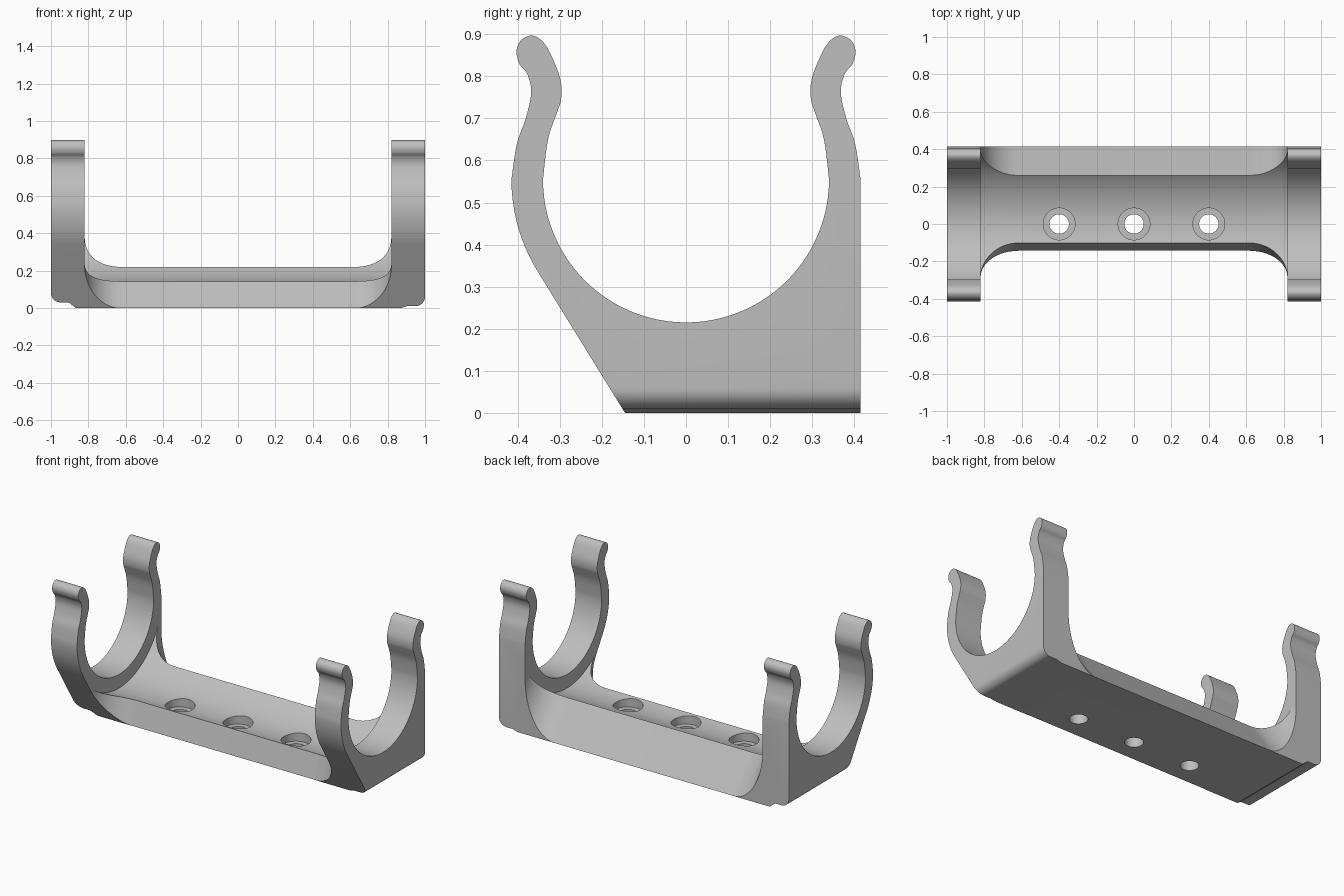
import bpy, bmesh
from math import cos, sin, pi, radians
from mathutils import Vector

cube = bpy.data.objects.get("Cube")
if cube:
    bpy.data.objects.remove(cube)

grey = bpy.data.materials.new("plain grey")
grey.use_nodes = True
colour = (0.52, 0.52, 0.52, 1)
grey.diffuse_color = colour
grey.node_tree.nodes["Principled BSDF"].inputs["Base Color"].default_value = colour

ARM = 0.82       # inner face of the end arms
MID = 0.555      # height of the cradle axis
INNER, OUTER, CLEAR = 0.34, 0.415, 0.425
FILLET = 0.2


def prism(name, points, offset):
    """Closed solid from a 3D outline swept along an offset."""
    bm = bmesh.new()
    face = bm.faces.new([bm.verts.new(p) for p in points])
    new = bmesh.ops.extrude_face_region(bm, geom=[face])["geom"]
    bmesh.ops.translate(bm, vec=offset, verts=[v for v in new if isinstance(v, bmesh.types.BMVert)])
    bmesh.ops.recalc_face_normals(bm, faces=bm.faces)
    mesh = bpy.data.meshes.new(name)
    bm.to_mesh(mesh)
    bm.free()
    obj = bpy.data.objects.new(name, mesh)
    bpy.context.collection.objects.link(obj)
    return obj


def arc(cx, cy, r, a, b, n):
    return [(cx + r * cos(radians(a + (b - a) * i / n)),
             cy + r * sin(radians(a + (b - a) * i / n))) for i in range(n + 1)]


def smooth_path(pts, steps=5):
    """Catmull-Rom curve through the points."""
    p = [Vector(q) for q in [pts[0]] + pts + [pts[-1]]]
    out = []
    for a, b, c, d in zip(p, p[1:], p[2:], p[3:]):
        for i in range(steps):
            t = i / steps
            out.append(tuple(0.5 * (2 * b + (c - a) * t + (2 * a - 5 * b + 4 * c - d) * t * t
                                    + (3 * b - a - 3 * c + d) * t ** 3)))
    return out + [pts[-1]]


# Clip profile: curled lip, cradle arc, mirrored lip, straight back, sloped front
lip = smooth_path([(0.415, 0.555), (0.402, 0.64), (0.381, 0.70), (0.368, 0.762),
                   (0.377, 0.805), (0.396, 0.83), (0.403, 0.86), (0.392, 0.886),
                   (0.365, 0.897), (0.338, 0.88), (0.316, 0.84), (0.298, 0.79),
                   (0.297, 0.745), (0.308, 0.71), (0.328, 0.65), (0.34, 0.555)])
cradle = arc(0, MID, INNER, 0, -180, 48)
front_lip = [(-y, z) for y, z in reversed(lip)]
outer = arc(0, MID, OUTER, 180, 212, 10)
profile = ([(OUTER, 0)] + lip + cradle[1:-1] + front_lip + outer[1:] + [(-0.145, 0)])
body = prism("clip_body", [(-1, y, z) for y, z in profile], (2, 0, 0))
body.data.materials.append(grey)

cutters = []


def cylinder(name, r, x, z0, z1):
    cutters.append(prism(name, [(x + a, b, z0) for a, b in arc(0, 0, r, 0, 352.5, 47)], (0, 0, z1 - z0)))


# Clearance between the arms: a wider trough below, open space above
cutters.append(prism("trough_cutter", [(-ARM, y, z) for y, z in arc(0, MID, CLEAR, 0, 357, 119)],
                     (2 * ARM, 0, 0)))
cutters.append(prism("gap_cutter", [(-ARM, y, z) for y, z in
                     [(-0.6, 0.46), (0.6, 0.46), (0.6, 1.2), (-0.6, 1.2)]], (2 * ARM, 0, 0)))

# Sloped front and back faces of the bar, blending into the arms with round fillets
right = arc(ARM - FILLET, FILLET, FILLET, -90, 0, 16)
outline = right + [(ARM, 0.8), (-ARM, 0.8)] + [(-x, d) for x, d in reversed(right)]
for name, foot, rise in (("front_cutter", -0.143, (0.042, 0.145)),
                         ("back_cutter", 0.415, (-0.155, 0.219))):
    t = Vector((0, *rise)).normalized()
    n = Vector((0, t.z, -t.y))
    if foot < 0:
        n = -n
    base = Vector((0, foot, 0)) - t * 0.3
    cutters.append(prism(name, [base + Vector((x, 0, 0)) + n * d for x, d in outline], t * 1.1))

# Three counterbored screw holes
for x in (-0.4, 0, 0.4):
    cylinder("hole_cutter", 0.052, x, -0.1, 0.4)
    cylinder("counterbore_cutter", 0.085, x, 0.085, 0.4)

# Rounded lower end corners, with a shallow step under each end
for name, side, lift, step in (("right_end_cutter", -1, 0.03, -0.9),
                               ("left_end_cutter", 1, 0.01, 0.9)):
    corner = [(x, z) for x, z in arc(0.95, lift + 0.05, 0.05, 0, -90, 8)]
    pts = [(1.1, lift + 0.05)] + corner + [(0.905, lift), (0.865, -0.002), (0.865, -0.1), (1.1, -0.1)]
    cutters.append(prism(name, [(side * x, -0.7, z) for x, z in pts], (0, 1.4, 0)))

for cutter in cutters:
    cutter.hide_render = True
    mod = body.modifiers.new(cutter.name, "BOOLEAN")
    mod.operation = "DIFFERENCE"
    mod.solver = "EXACT"
    mod.object = cutter

# Bake the cuts, drop the helpers and smooth the curved faces
bpy.context.view_layer.objects.active = body
for obj in bpy.context.selected_objects:
    obj.select_set(False)
body.select_set(True)
for mod in list(body.modifiers):
    bpy.ops.object.modifier_apply(modifier=mod.name)
for cutter in cutters:
    bpy.data.objects.remove(cutter)
bpy.ops.object.shade_smooth_by_angle(angle=radians(30))
